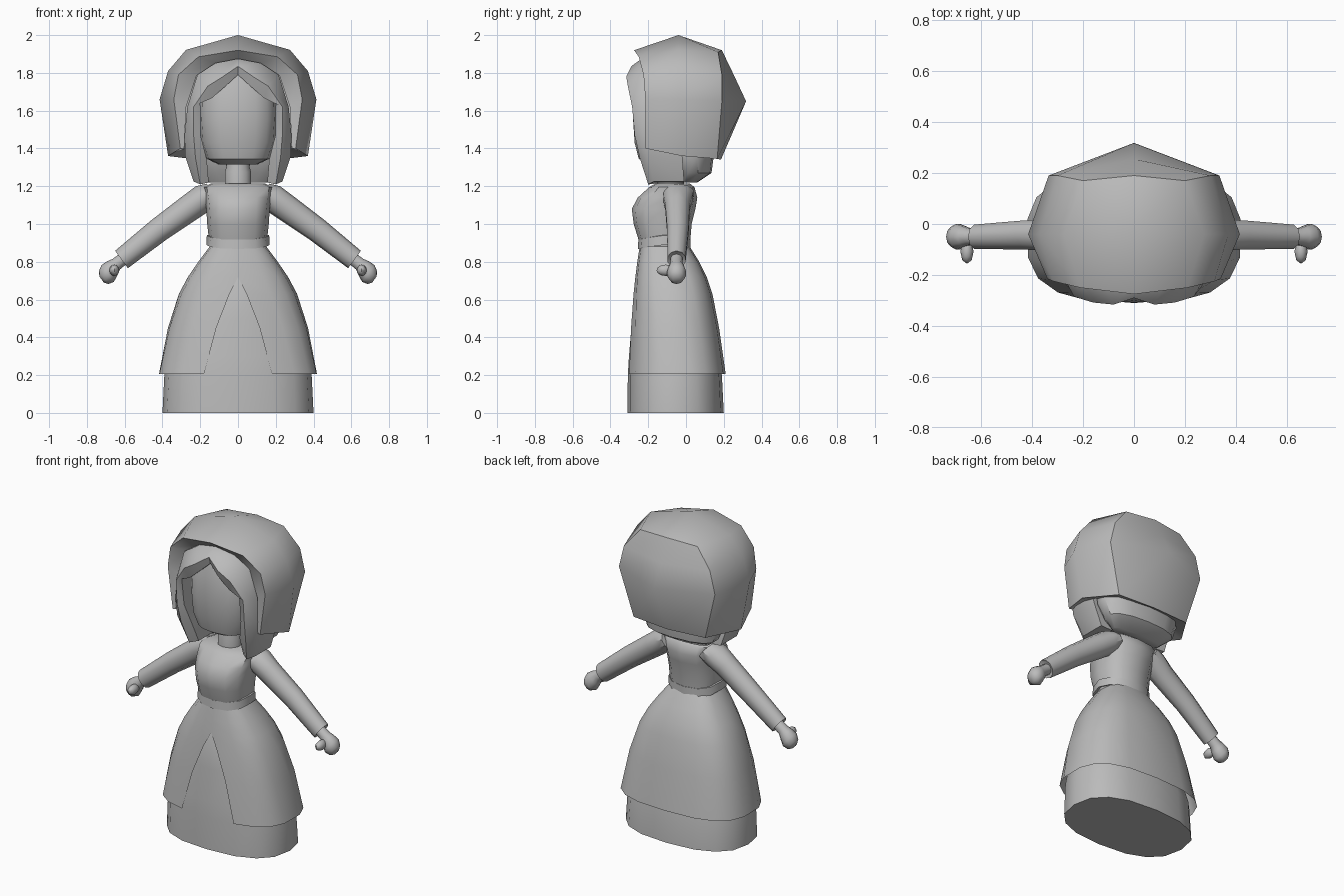
import bpy, bmesh, math
from mathutils import Vector

if "Cube" in bpy.data.objects:
    bpy.data.objects.remove(bpy.data.objects["Cube"])

mat = bpy.data.materials.new("plain_grey")
mat.diffuse_color = (0.5, 0.5, 0.5, 1)
mat.use_nodes = True
mat.node_tree.nodes["Principled BSDF"].inputs["Base Color"].default_value = mat.diffuse_color


def finish(name, bm, angle=42, mirror=False):
    bmesh.ops.remove_doubles(bm, verts=bm.verts, dist=0.0005)
    bmesh.ops.recalc_face_normals(bm, faces=bm.faces)
    me = bpy.data.meshes.new(name)
    bm.to_mesh(me)
    bm.free()
    me.materials.append(mat)
    ob = bpy.data.objects.new(name, me)
    bpy.context.collection.objects.link(ob)
    bpy.ops.object.select_all(action='DESELECT')
    ob.select_set(True)
    bpy.context.view_layer.objects.active = ob
    bpy.ops.object.shade_smooth_by_angle(angle=math.radians(angle))
    if mirror:
        ob.modifiers.new("mirror", 'MIRROR').use_mirror_merge = False
    return ob


def skin(rows, closed=True, caps=(True, True)):
    """Bridge equal-length rows of points."""
    bm = bmesh.new()
    vs = [[bm.verts.new(p) for p in r] for r in rows]
    n = len(rows[0])
    for a, b in zip(vs, vs[1:]):
        for i in range(n if closed else n - 1):
            j = (i + 1) % n
            bm.faces.new((a[i], a[j], b[j], b[i]))
    for on, row in zip(caps, (vs[0], vs[-1])):
        if on:
            bm.faces.new(row)
    return bm


def spow(v, p):
    return math.copysign(abs(v) ** p, v)


def ring(z, rx, yf, yb, n=12, p=0.85, dip=0.0, slit=None):
    """Rounded horizontal section from front yf to back yb; slit leaves the front open."""
    mid, half = (yf + yb) / 2, (yb - yf) / 2
    a0 = 0 if slit is None else math.asin((slit / rx) ** (1 / p))
    pts = []
    for i in range(n if slit is None else n + 1):
        a = a0 + (2 * math.pi - 2 * a0) * i / n
        c = math.cos(a)
        pts.append((rx * spow(math.sin(a), p), mid - half * spow(c, p), z - dip * abs(c)))
    return pts


def loft(name, specs, caps=(True, True), angle=42, **kw):
    return finish(name, skin([ring(*s, **kw) for s in specs], caps=caps), angle)


# Underskirt
loft("underskirt", [(0, .40, -.31, .20), (.2, .39, -.308, .19), (.3, .365, -.302, .165),
                    (.5, .30, -.285, .13), (.72, .2, -.262, .06), (.8, .14, -.22, 0)],
     n=16, p=.8)

# Overskirt, split at the front
over = [(.88, .15, -.245, .02, 0), (.80, .21, -.258, .07, 0), (.72, .265, -.268, .11, 0),
        (.63, .313, -.278, .14, .045), (.45, .372, -.294, .175, .115), (.205, .422, -.31, .21, .18)]
rows = [ring(z, rx, yf, yb, n=16, p=.72, slit=s) for z, rx, yf, yb, s in over]
finish("overskirt", skin(rows, closed=False, caps=(False, False)))

# Bodice, belt, neck
loft("bodice", [(.88, .15, -.24, .02), (1.0, .163, -.277, .03), (1.08, .168, -.287, .05),
                (1.14, .175, -.255, .06), (1.195, .185, -.195, .045), (1.215, .14, -.16, .02)],
     n=12, p=.8)
loft("belt", [(.895, .15, -.235, .01), (.89, .168, -.255, .025), (.94, .165, -.252, .025),
              (.945, .15, -.235, .01)], n=12, p=.85, dip=.022)
loft("neck", [(1.18, .073, -.15, -.01), (1.275, .073, -.15, -.01), (1.3, .065, -.145, -.015),
              (1.36, .065, -.145, -.015)], n=10, p=1)

# Head
loft("head", [(1.315, .10, -.2, .02), (1.345, .165, -.25, .04), (1.43, .197, -.272, .05),
              (1.55, .205, -.28, .05), (1.7, .2, -.275, .05), (1.82, .14, -.24, .03)],
     n=16, p=.8)

# Rear hair under the hood
loft("rear_hair", [(1.22, .17, -.03, .06), (1.27, .235, -.06, .135), (1.36, .27, -.1, .147),
                   (1.55, .27, -.12, .15), (1.78, .2, -.1, .12)], n=14, p=.85)

# Front hair: arch with centre parting; outer edge, crest, inner edge (x, y, z), rear depth
arch = [((.235, -.17, 1.225), (.2, -.2, 1.21), (.155, -.17, 1.22), -.01),
        ((.28, -.205, 1.36), (.225, -.245, 1.35), (.165, -.22, 1.34), -.02),
        ((.283, -.22, 1.47), (.235, -.272, 1.47), (.198, -.255, 1.47), -.05),
        ((.268, -.225, 1.62), (.235, -.285, 1.62), (.2, -.275, 1.64), -.1),
        ((.215, -.23, 1.79), (.16, -.308, 1.73), (.14, -.288, 1.665), -.12),
        ((.12, -.235, 1.852), (.08, -.316, 1.78), (.06, -.29, 1.735), -.12),
        ((0, -.235, 1.875), (0, -.29, 1.835), (0, -.275, 1.79), -.12)]


def arch_row(a, s):
    o, c, i, d = a
    pts = [(o[0], d, o[2]), o, c, i, (i[0], d, i[2])]
    return [(s * x, y, z) for x, y, z in pts]


rows = [arch_row(a, 1) for a in arch] + [arch_row(a, -1) for a in arch[-2::-1]]
finish("front_hair", skin(rows), 50)

# Hood: rows from the apron of the front opening round the back
hood = [  # inner edge, front, side, back corner, back middle (x, y, z)
    [(.22, -.13, 1.43), (.25, -.14, 1.43), (.28, -.02, 1.39), (.2, .11, 1.37), (0, .13, 1.37)],
    [(.285, -.21, 1.40), (.305, -.215, 1.40), (.37, -.02, 1.36), (.25, .165, 1.345), (0, .185, 1.34)],
    [(.275, -.2, 1.62), (.34, -.215, 1.66), (.415, -.04, 1.66), (.335, .19, 1.65), (0, .318, 1.65)],
    [(.22, -.2, 1.785), (.315, -.225, 1.79), (.37, -.04, 1.81), (.3, .19, 1.79), (0, .255, 1.785)],
    [(.12, -.21, 1.85), (.21, -.25, 1.885), (.275, -.04, 1.922), (.2, .17, 1.91), (0, .19, 1.92)],
]
rows = [r + [(-x, y, z) for x, y, z in r[-2::-1]] for r in hood]
bm = skin(rows, closed=False, caps=(False, False))
bm.verts.ensure_lookup_table()
top = list(bm.verts)[-9:]
apex = bm.verts.new((0, -.04, 2.0))
peak = bm.verts.new((0, -.275, 1.92))
inner = bm.verts.new((0, -.215, 1.87))
for a, b in zip(top[1:-1], top[2:-1]):
    bm.faces.new((a, b, apex))
for a, b in ((top[1], peak), (peak, top[-2])):
    bm.faces.new((apex, a, b))
bm.faces.new((top[0], top[1], peak, inner))
bm.faces.new((inner, peak, top[-2], top[-1]))
finish("hood", bm, 48)

# Arms: tubes sloping down and out, sections (x, y, z, radius across, radius along y)
across = Vector((.591, 0, .807))


def arm_tube(name, secs, n=10, angle=42):
    rows = []
    for x, y, z, r, ry in secs:
        rows.append([Vector((x, y, z)) + across * r * math.cos(t) + Vector((0, ry * math.sin(t), 0))
                     for t in (2 * math.pi * i / n for i in range(n))])
    return finish(name, skin(rows), angle, mirror=True)


arm_tube("sleeves", [(.13, -.04, 1.165, .06, .085), (.18, -.042, 1.14, .074, .082),
                     (.25, -.045, 1.09, .072, .068), (.42, -.043, .968, .065, .06),
                     (.617, -.05, .812, .057, .05), (.61, -.05, .818, .036, .034)])
arm_tube("hands", [(.595, -.05, .825, .032, .032), (.645, -.05, .787, .034, .034),
                   (.665, -.05, .766, .046, .042), (.69, -.05, .738, .055, .052),
                   (.712, -.05, .716, .042, .04), (.722, -.05, .706, .02, .02)], angle=60)

# Thumbs
bm = bmesh.new()
bmesh.ops.create_uvsphere(bm, u_segments=8, v_segments=6, radius=1)
for v in bm.verts:
    v.co = Vector((.655 + v.co.x * .026, -.108 + v.co.y * .048, .755 + v.co.z * .03))
finish("thumbs", bm, 60, mirror=True)
